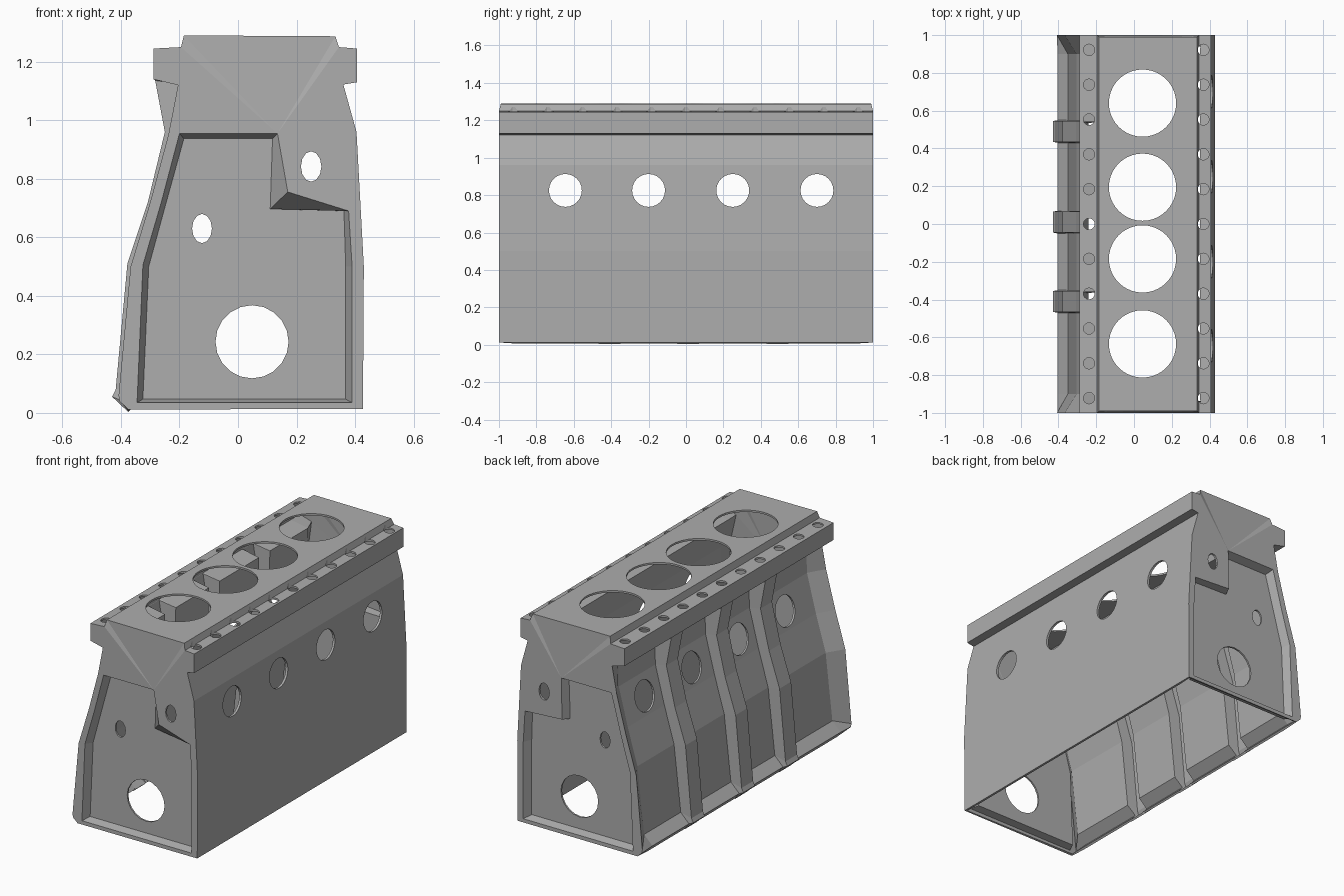
import bpy, bmesh, math
from mathutils import Matrix

if "Cube" in bpy.data.objects:
    bpy.data.objects.remove(bpy.data.objects["Cube"])

# Cast metal material
mat = bpy.data.materials.new("cast_grey")
mat.diffuse_color = (0.42, 0.42, 0.42, 1)
mat.use_nodes = True
mat.node_tree.nodes["Principled BSDF"].inputs["Base Color"].default_value = mat.diffuse_color

# Left wall profiles (x, z), bottom to top: end edge, raised rib, recessed panel
END = [(-.375, .012), (-.405, .04), (-.408, .06), (-.367, .5), (-.30, .72), (-.238, .95), (-.205, 1.12)]
RIB = [(-.375, .003), (-.43, .055), (-.418, .08), (-.378, .51), (-.308, .72), (-.25, .96), (-.283, 1.136)]
PANEL = [(-.375, .006), (-.405, .045), (-.35, .10), (-.305, .5), (-.24, .72), (-.18, .95), (-.175, 1.12)]
# Head flange, deck and plain right wall
REST = [(-.288, 1.14), (-.288, 1.245), (-.195, 1.25), (-.185, 1.29), (.333, 1.287), (.345, 1.25),
        (.407, 1.245), (.407, 1.13), (.36, 1.122), (.405, .96), (.43, .5), (.427, .013)]

# Sections along the length: end, panels, three ribs, end
sections = [(-1, END), (-.9, PANEL)]
for c in (-.41, .01, .49):
    sections += [(c - .06, PANEL), (c - .055, RIB), (c + .055, RIB), (c + .06, PANEL)]
sections += [(.9, PANEL), (1, END)]

bm = bmesh.new()
rings = []
for y, left in sections:
    rings.append([bm.verts.new((x, y * (.99 if z > 1.26 else 1), z)) for x, z in left + REST])
for a, b in zip(rings, rings[1:]):
    for i in range(len(a) - 1):
        bm.faces.new((a[i], a[i + 1], b[i + 1], b[i]))

# End walls with a stepped recess
def end_wall(ring, s, step):
    rim = [(-.2, .955), (-.262, .72), (-.325, .505), (-.345, .035), (.39, .035), (.39, .5),
           (.378, .69), step, (.135, .955)]
    floor = [(-.185, .937), (-.245, .72), (-.305, .5), (-.325, .047), (.368, .047), (.368, .5),
             (.362, .69), (.11, .697), (.118, .937)]
    o = [bm.verts.new((x, s, z)) for x, z in rim]
    f = [bm.verts.new((x, s * .95, z)) for x, z in floor]
    n = len(o)
    for i in range(n):
        j = (i + 1) % n
        bm.faces.new((o[i], o[j], f[j], f[i]))
    bm.faces.new(f)
    edges = set()
    for loop in (ring, o):
        for i in range(len(loop)):
            pair = (loop[i], loop[(i + 1) % len(loop)])
            edges.add(bm.edges.get(pair) or bm.edges.new(pair))
    bmesh.ops.triangle_fill(bm, edges=list(edges), use_beauty=True)

end_wall(rings[0], -1, (.17, .755))
end_wall(rings[-1], 1, (.13, .705))
bmesh.ops.recalc_face_normals(bm, faces=bm.faces[:])
bm.normal_update()
deck = max(bm.faces, key=lambda f: f.calc_center_median().z)
if deck.normal.z < 0:
    bmesh.ops.reverse_faces(bm, faces=bm.faces[:])

def make(name, b):
    me = bpy.data.meshes.new(name)
    b.to_mesh(me)
    b.free()
    ob = bpy.data.objects.new(name, me)
    bpy.context.collection.objects.link(ob)
    me.materials.append(mat)
    return ob

block = make("engine_block", bm)

# Hole cutters, all kept apart from each other
cb = bmesh.new()
def hole(loc, axis, rx, ry, depth, n):
    rot = {'x': Matrix.Rotation(math.pi / 2, 4, 'Y'), 'y': Matrix.Rotation(math.pi / 2, 4, 'X'),
           'z': Matrix.Identity(4)}[axis]
    m = Matrix.Translation(loc) @ rot @ Matrix.Diagonal((rx, ry, 1, 1))
    bmesh.ops.create_cone(cb, cap_ends=True, segments=n, radius1=1, radius2=1, depth=depth, matrix=m)

for y in (-.635, -.185, .195, .64):          # cylinder bores
    hole((.045, y, 1.32), 'z', .178, .178, .2, 40)
for y in (-.645, -.2, .25, .7):              # side ports through both walls
    hole((0, y, .825), 'x', .088, .088, 1.2, 24)
for i in range(11):                          # head bolt holes
    for x in (-.238, .367):
        hole((x, -.922 + i * .1844, 1.25), 'z', .03, .03, .1, 14)
for s in (-1, 1):                            # shaft opening and small end ports
    hole((.048, s, .243), 'y', .125, .125, .3, 20)
    hole((.25, s, .842), 'y', .035, .052, .3, 12)
    hole((-.123, s, .63), 'y', .034, .05, .3, 12)
cutter = make("hole_cutter", cb)
cutter.hide_render = True

# Thin wall, then cut the holes
sol = block.modifiers.new("wall", 'SOLIDIFY')
sol.thickness = .014
sol.offset = -1
cut = block.modifiers.new("holes", 'BOOLEAN')
cut.operation = 'DIFFERENCE'
cut.solver = 'EXACT'
cut.use_self = True
cut.object = cutter
bpy.context.view_layer.objects.active = block
for m in ("wall", "holes"):
    bpy.ops.object.modifier_apply(modifier=m)
bpy.data.objects.remove(cutter)
